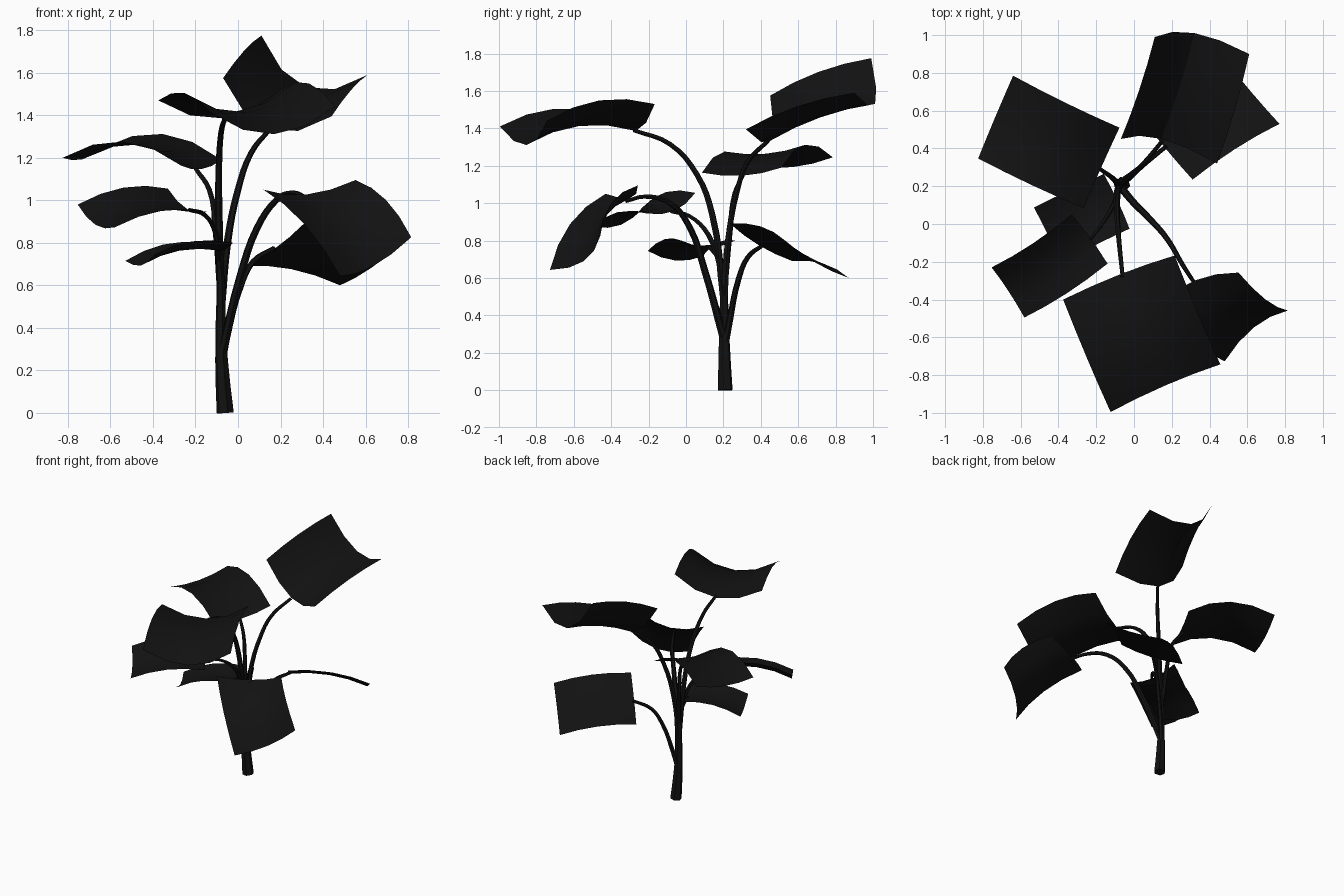
import bpy
from mathutils import Vector

if "Cube" in bpy.data.objects:
    bpy.data.objects.remove(bpy.data.objects["Cube"])

dark = bpy.data.materials.new("dark_foliage")
dark.diffuse_color = (0.006, 0.006, 0.006, 1)
dark.use_nodes = True
dark.node_tree.nodes["Principled BSDF"].inputs["Base Color"].default_value = dark.diffuse_color


def finish(ob):
    bpy.ops.object.select_all(action='DESELECT')
    ob.select_set(True)
    bpy.context.view_layer.objects.active = ob
    if ob.type == 'CURVE':
        bpy.ops.object.convert(target='MESH')
    bpy.ops.object.shade_smooth_by_angle()


# Curved leaf sheet: four corners, arched along its length, sagging across its width
def leaf(name, inner_l, inner_r, outer_l, outer_r, arch, sag, n=4):
    a, b, c, d = (Vector(p) for p in (inner_l, inner_r, outer_l, outer_r))
    up = (b + d - a - c).cross(c + d - a - b).normalized()
    if up.z < 0:
        up = -up
    verts = []
    for i in range(n + 1):
        u = i / n
        for j in range(n + 1):
            v = j / n
            p = a.lerp(b, v).lerp(c.lerp(d, v), u)
            verts.append(p + up * 4 * (arch * u * (1 - u) - sag * v * (1 - v)))
    w = n + 1
    faces = [(i * w + j, i * w + j + 1, (i + 1) * w + j + 1, (i + 1) * w + j)
             for i in range(n) for j in range(n)]
    if (b - a).cross(c - a).dot(up) < 0:
        faces = [f[::-1] for f in faces]
    me = bpy.data.meshes.new(name)
    me.from_pydata(verts, [], faces)
    me.materials.append(dark)
    ob = bpy.data.objects.new(name, me)
    bpy.context.collection.objects.link(ob)
    finish(ob)


# Tapered tube through a few points
def stem(name, pts, r0, r1):
    cu = bpy.data.curves.new(name, 'CURVE')
    cu.dimensions = '3D'
    cu.bevel_depth = 1.0
    cu.bevel_resolution = 1
    cu.resolution_u = 4
    cu.use_fill_caps = True
    sp = cu.splines.new('BEZIER')
    sp.bezier_points.add(len(pts) - 1)
    for k, (bp, p) in enumerate(zip(sp.bezier_points, pts)):
        bp.co = p
        bp.handle_left_type = bp.handle_right_type = 'AUTO'
        bp.radius = r0 + (r1 - r0) * k / (len(pts) - 1)
    cu.materials.append(dark)
    ob = bpy.data.objects.new(name, cu)
    bpy.context.collection.objects.link(ob)
    finish(ob)


# Trunk
stem("trunk", [(-.06, .21, 0), (-.073, .206, .17), (-.08, .204, .33), (-.08, .203, .6)], .041, .02)

# Leaf stems
stem("stem_top_back", [(-.08, .205, .5), (-.05, .225, .8), (0, .27, 1.05), (.06, .33, 1.22), (.15, .44, 1.335)], .02, .011)
stem("stem_top_front", [(-.08, .2, .5), (-.09, .14, .94), (-.09, .06, 1.15), (-.08, -.085, 1.315), (-.06, -.28, 1.39)], .02, .011)
stem("stem_left_back", [(-.085, .21, .6), (-.105, .235, .85), (-.135, .26, 1.05), (-.2, .305, 1.15)], .017, .01)
stem("stem_right_front", [(-.075, .2, .28), (.01, .1, .64), (.09, .02, .87), (.18, -.085, 1.0), (.26, -.22, 1.035), (.325, -.32, 1.01)], .021, .01)
stem("stem_right_back", [(-.075, .21, .25), (-.055, .23, .35), (.01, .28, .59), (.07, .33, .71), (.17, .41, .775)], .02, .011)
stem("stem_left_front", [(-.085, .2, .6), (-.1, .12, .83), (-.155, .02, .93), (-.23, -.08, .955)], .016, .009)
stem("stem_low_left", [(-.085, .2, .58), (-.09, .175, .7), (-.1, .12, .77)], .015, .01)

# Leaves
leaf("leaf_top_back", (-.07, .45, 1.575), (.44, .32, 1.395), (.11, .99, 1.775), (.61, .90, 1.59), .03, .17)
leaf("leaf_right_back", (.03, .57, .69), (.31, .235, .89), (.48, .87, .60), (.77, .53, .80), .035, .02)
leaf("leaf_left_back", (-.267, .085, 1.163), (-.077, .51, 1.19), (-.825, .347, 1.2), (-.64, .785, 1.245), .095, .03)
leaf("leaf_left_front", (-.14, -.21, .945), (-.33, .05, 1.055), (-.58, -.495, .873), (-.754, -.23, .98), .045, .045)
leaf("leaf_low_left", (-.024, -.025, .80), (-.16, .265, .80), (-.394, -.205, .745), (-.53, .087, .715), .035, .037)
leaf("leaf_top_front", (-.375, -.40, 1.47), (.215, -.167, 1.53), (-.124, -.995, 1.41), (.457, -.743, 1.44), .065, .115)
leaf("leaf_right_front", (.12, -.43, 1.05), (.553, -.257, 1.095), (.48, -.727, .643), (.815, -.458, .826), .06, .065)
